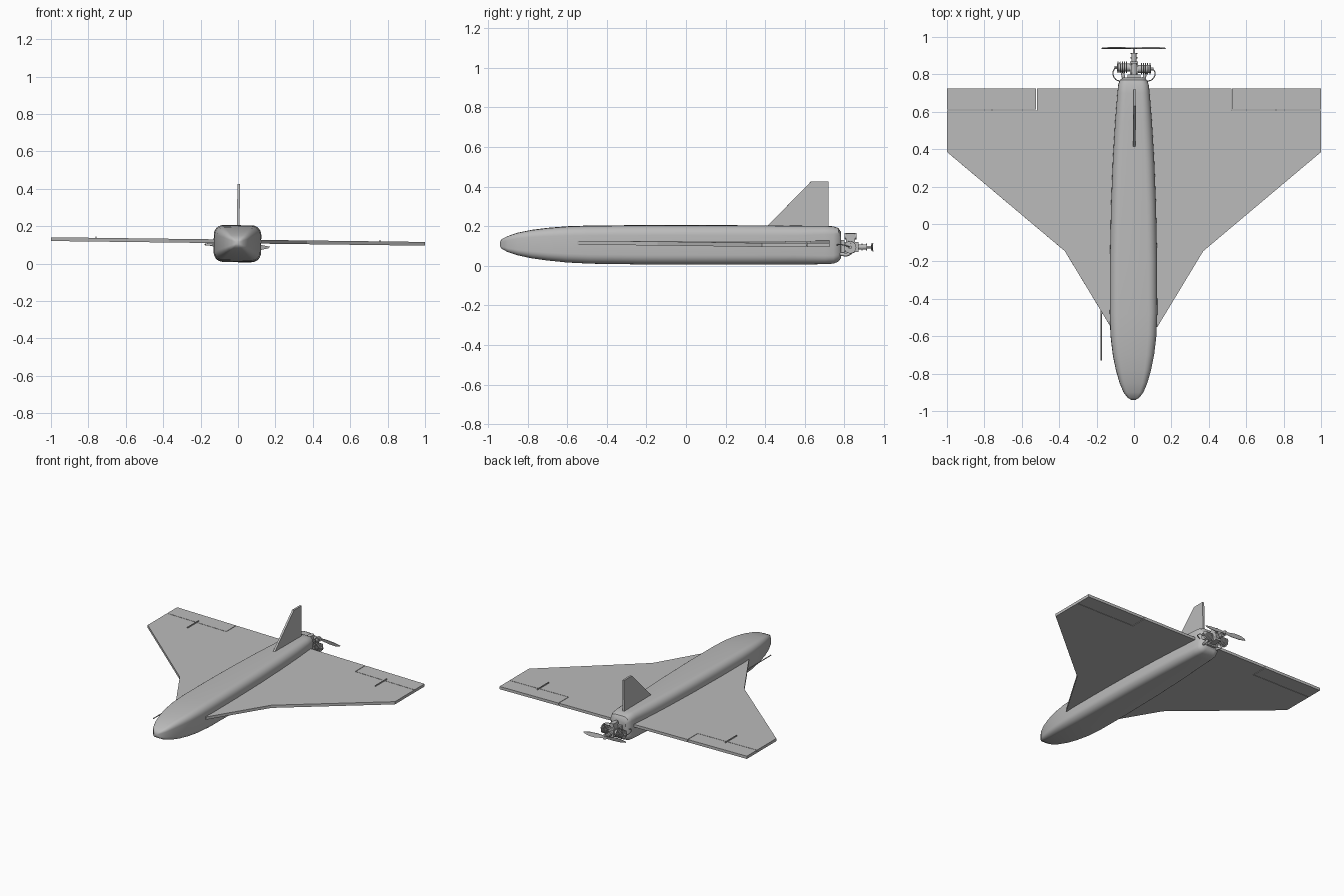
import bpy, bmesh, math
from mathutils import Vector, Matrix

cube = bpy.data.objects.get("Cube")
if cube:
    bpy.data.objects.remove(cube)

grey = bpy.data.materials.new("light grey")
grey.use_nodes = True
grey.diffuse_color = (0.5, 0.5, 0.5, 1)
grey.node_tree.nodes["Principled BSDF"].inputs["Base Color"].default_value = (0.5, 0.5, 0.5, 1)

# The whole airframe is banked very slightly about its long axis
PIVOT = Matrix.Translation((0, 0, 0.107))
BANK = PIVOT @ Matrix.Rotation(0.0125, 4, 'Y') @ PIVOT.inverted()


def finish(name, bm, smooth=False):
    bmesh.ops.recalc_face_normals(bm, faces=bm.faces)
    bm.transform(BANK)
    mesh = bpy.data.meshes.new(name)
    bm.to_mesh(mesh)
    bm.free()
    mesh.materials.append(grey)
    obj = bpy.data.objects.new(name, mesh)
    bpy.context.collection.objects.link(obj)
    if smooth:
        bpy.ops.object.select_all(action='DESELECT')
        obj.select_set(True)
        bpy.context.view_layer.objects.active = obj
        bpy.ops.object.shade_smooth_by_angle(angle=math.radians(35))
    return obj


def plate(name, outline, offset):
    """Flat outline extruded by the offset vector."""
    bm = bmesh.new()
    face = bm.faces.new([bm.verts.new(p) for p in outline])
    new = bmesh.ops.extrude_face_region(bm, geom=[face])["geom"]
    bmesh.ops.translate(bm, vec=offset, verts=[v for v in new if isinstance(v, bmesh.types.BMVert)])
    return finish(name, bm)


def box(name, centre, size):
    bm = bmesh.new()
    bmesh.ops.create_cube(bm, size=1)
    bm.transform(Matrix.Translation(centre) @ Matrix.Diagonal((*size, 1)))
    return finish(name, bm)


def rod(name, start, end, radius, sides=16):
    a, b = Vector(start), Vector(end)
    bm = bmesh.new()
    bmesh.ops.create_cone(bm, cap_ends=True, segments=sides, radius1=radius, radius2=radius,
                          depth=(b - a).length)
    turn = (b - a).to_track_quat('Z', 'Y').to_matrix().to_4x4()
    bm.transform(Matrix.Translation((a + b) / 2) @ turn)
    return finish(name, bm, True)


def tube(name, points, radius):
    """Smooth bent pipe through the points."""
    curve = bpy.data.curves.new(name, 'CURVE')
    curve.dimensions = '3D'
    curve.bevel_depth, curve.bevel_resolution = radius, 2
    curve.use_fill_caps = True
    spline = curve.splines.new('BEZIER')
    spline.bezier_points.add(len(points) - 1)
    for bp, p in zip(spline.bezier_points, points):
        bp.co = p
        bp.handle_left_type = bp.handle_right_type = 'AUTO'
    curve.materials.append(grey)
    obj = bpy.data.objects.new(name, curve)
    obj.matrix_world = BANK
    bpy.context.collection.objects.link(obj)


# Fuselage: rounded rectangles lofted along y (y, half width, bottom, top)
stations = [(-0.94, 0.012, 0.10, 0.12), (-0.93, 0.03, 0.086, 0.135), (-0.9, 0.053, 0.07, 0.15),
            (-0.85, 0.074, 0.054, 0.167), (-0.78, 0.094, 0.039, 0.181), (-0.7, 0.11, 0.028, 0.191),
            (-0.6, 0.122, 0.018, 0.199), (-0.48, 0.127, 0.012, 0.203), (-0.2, 0.126, 0.008, 0.205),
            (0.1, 0.12, 0.007, 0.205), (0.35, 0.11, 0.007, 0.204), (0.55, 0.098, 0.008, 0.203),
            (0.7, 0.086, 0.009, 0.202), (0.745, 0.081, 0.012, 0.199), (0.77, 0.072, 0.022, 0.19),
            (0.783, 0.055, 0.04, 0.17)]
bm = bmesh.new()
rings = []
for y, half, low, high in stations:
    tall, mid = (high - low) / 2, (high + low) / 2
    r = 0.5 * min(half, tall)
    ring = []
    for corner, (sx, sz) in enumerate([(1, 1), (-1, 1), (-1, -1), (1, -1)]):
        for step in range(7):
            a = math.radians(corner * 90 + step * 15)
            ring.append(bm.verts.new((sx * (half - r) + r * math.cos(a) - 0.003, y,
                                      mid + sz * (tall - r) + r * math.sin(a))))
    rings.append(ring)
for near, far in zip(rings, rings[1:]):
    for i in range(len(near)):
        j = (i + 1) % len(near)
        bm.faces.new((near[i], near[j], far[j], far[i]))
bm.faces.new(rings[0])
bm.faces.new(rings[-1])
finish("fuselage", bm, True)

# Wings, elevons and control horns
Z, T = 0.108, Vector((0, 0, 0.02))
for side, label in ((1, "left"), (-1, "right")):
    wing = [(0, 0.725), (0.52, 0.725), (0.52, 0.608), (1, 0.608), (1, 0.385),
            (0.37, -0.145), (0.125, -0.55), (0, -0.55)]
    plate(label + "_wing", [(side * x, y, Z) for x, y in wing], T)
    elevon = [(0.524, 0.725), (1, 0.725), (1, 0.611), (0.524, 0.611)]
    plate(label + "_elevon", [(side * x, y, Z) for x, y in elevon], T)
    box(label + "_pushrod", (side * 0.76, 0.565, Z + 0.024), (0.005, 0.13, 0.008))

# Tail fin
plate("tail_fin", [(-0.007, y, z) for y, z in
                   ((0.41, 0.2), (0.63, 0.425), (0.72, 0.425), (0.72, 0.19), (0.41, 0.19))],
      Vector((0.014, 0, 0)))

# Air data probe beside the nose, with a short bracket to the fuselage
rod("probe", (-0.175, -0.73, 0.1), (-0.175, -0.46, 0.1), 0.0035, 8)
box("probe_mount", (-0.155, -0.47, 0.1), (0.045, 0.02, 0.012))

# Engine block, mount and carburettor
C = 0.095
box("engine_mount", (0, 0.79, C), (0.07, 0.02, 0.07))
box("crankcase", (0, 0.83, C), (0.042, 0.08, 0.05))
rod("crank_nose", (0, 0.865, C), (0, 0.91, C), 0.013)
rod("prop_shaft", (0, 0.9, C), (0, 0.945, C), 0.006)
for y in (0.885, 0.908, 0.935):
    rod("hub_washer", (0, y, C), (0, y + 0.007, C), 0.018)
box("carburettor", (0, 0.83, 0.14), (0.032, 0.045, 0.045))
rod("air_intake", (0, 0.8, 0.15), (0, 0.86, 0.15), 0.016)

# Opposed cylinders with cooling fins, plugs and exhaust pipes
for side, label in ((1, "left"), (-1, "right")):
    y = 0.833 - side * 0.004
    rod(label + "_cylinder", (side * 0.02, y, C), (side * 0.09, y, C), 0.021)
    for k in range(5):
        x = 0.038 + k * 0.011
        rod(label + "_cooling_fin", (side * x, y, C), (side * (x + 0.005), y, C), 0.031, 20)
    rod(label + "_plug", (side * 0.088, y, C), (side * 0.105, y, C), 0.009, 6)
    tube(label + "_ignition_lead", [(side * 0.1, y, C), (side * 0.112, 0.81, C + 0.008),
                                    (side * 0.1, 0.775, C + 0.015), (side * 0.07, 0.762, C + 0.01)], 0.003)
    tube(label + "_exhaust", [(side * 0.06, y, C - 0.025), (side * 0.062, 0.82, C - 0.035),
                              (side * 0.055, 0.78, C - 0.035)], 0.009)

# Two-blade propeller, each blade pitched about its length
blade = [(0, -0.008), (0.03, -0.01), (0.08, -0.017), (0.13, -0.015), (0.168, -0.004),
         (0.172, 0.004), (0.12, 0.012), (0.06, 0.013), (0, 0.008)]
for turn, label in ((0, "left"), (math.pi, "right")):
    m = (Matrix.Translation((-0.002, 0.938, C)) @ Matrix.Rotation(turn + 0.04, 4, 'Y')
         @ Matrix.Rotation(0.25, 4, 'X'))
    plate(label + "_blade", [m @ Vector((x, 0, z)) for x, z in blade], Vector((0, 0.004, 0)))
